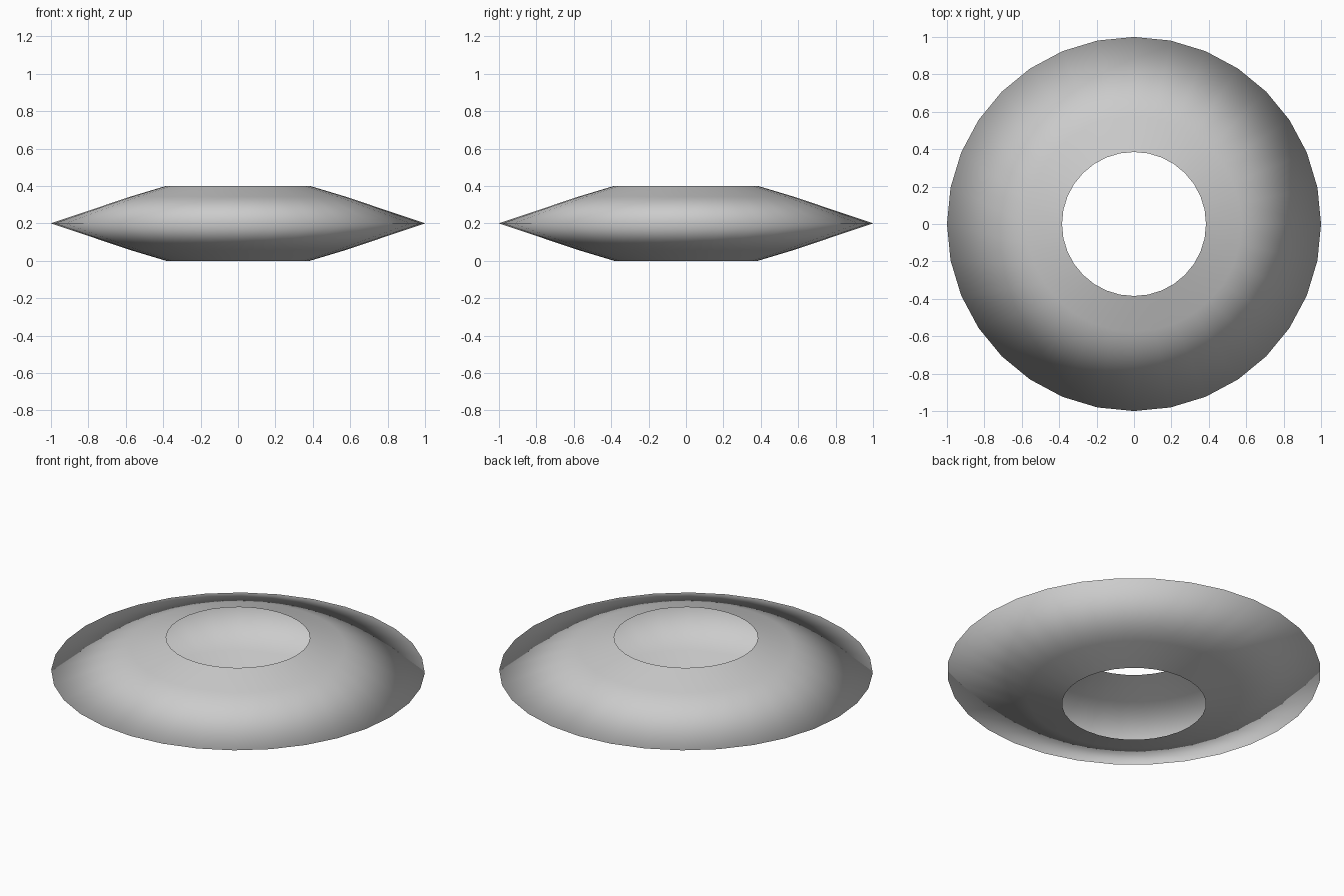
import bpy, bmesh, math

if "Cube" in bpy.data.objects:
    bpy.data.objects.remove(bpy.data.objects["Cube"])

SIDES = 32
# half profile (radius, height): bottom opening -> sharp rim -> top opening
profile = [(0.385, 0.0), (0.575, 0.057), (1.0, 0.2), (0.575, 0.343), (0.385, 0.4)]

# hollow lens-shaped ring shell, open at both centre holes
bm = bmesh.new()
rings = []
for r, z in profile:
    rings.append([bm.verts.new((r * math.cos(math.tau * i / SIDES),
                                r * math.sin(math.tau * i / SIDES), z))
                  for i in range(SIDES)])
for low, high in zip(rings, rings[1:]):
    for i in range(SIDES):
        j = (i + 1) % SIDES
        face = bm.faces.new((low[i], low[j], high[j], high[i]))
        face.smooth = True

mesh = bpy.data.meshes.new("ring_shell")
bm.to_mesh(mesh)
bm.free()
shell = bpy.data.objects.new("ring_shell", mesh)
bpy.context.collection.objects.link(shell)
